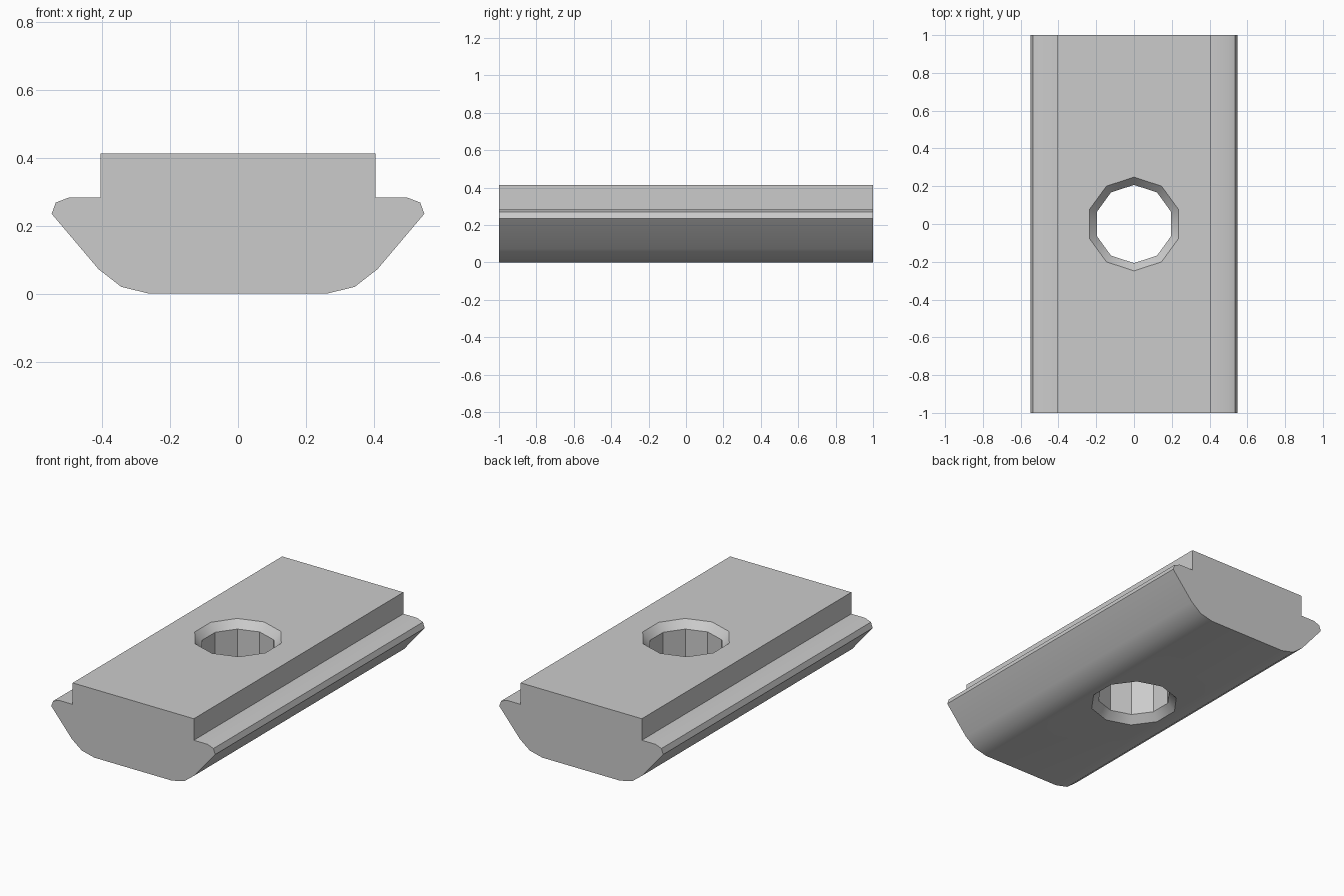
import bpy, bmesh, math

cube = bpy.data.objects.get("Cube")
if cube:
    bpy.data.objects.remove(cube, do_unlink=True)

HEIGHT = 0.413
SIDES = 10

# Single bare-metal colour
metal = bpy.data.materials.new("light_grey_metal")
metal.use_nodes = True
grey = (0.6, 0.6, 0.6, 1)
metal.diffuse_color = grey
metal.node_tree.nodes["Principled BSDF"].inputs["Base Color"].default_value = grey


def finish(name, bm):
    bmesh.ops.recalc_face_normals(bm, faces=bm.faces)
    mesh = bpy.data.meshes.new(name)
    bm.to_mesh(mesh)
    bm.free()
    mesh.materials.append(metal)
    obj = bpy.data.objects.new(name, mesh)
    bpy.context.collection.objects.link(obj)
    return obj


# Body: mirrored half profile extruded along y
half = [(0.26, 0), (0.343, 0.02), (0.41, 0.072), (0.548, 0.235),
        (0.536, 0.268), (0.497, 0.283), (0.405, 0.283), (0.405, HEIGHT)]
outline = half + [(-x, z) for x, z in reversed(half)]
bm = bmesh.new()
face = bm.faces.new([bm.verts.new((x, -1, z)) for x, z in outline])
extruded = bmesh.ops.extrude_face_region(bm, geom=[face])["geom"]
bmesh.ops.translate(bm, vec=(0, 2, 0),
                    verts=[v for v in extruded if isinstance(v, bmesh.types.BMVert)])
body = finish("slot_nut_body", bm)

# Hole cutter: ten-sided, flaring to a chamfer at both ends
RADIUS, FLARE, DEPTH = 0.207, 0.041, 0.045
rings = [(-DEPTH, RADIUS + 2 * FLARE), (DEPTH, RADIUS),
         (HEIGHT - DEPTH, RADIUS), (HEIGHT + DEPTH, RADIUS + 2 * FLARE)]
bm = bmesh.new()
loops = []
for z, r in rings:
    angles = [math.pi / 2 + math.tau * i / SIDES for i in range(SIDES)]
    loops.append([bm.verts.new((r * math.cos(a), r * math.sin(a), z)) for a in angles])
for low, high in zip(loops, loops[1:]):
    for i in range(SIDES):
        j = (i + 1) % SIDES
        bm.faces.new((low[i], low[j], high[j], high[i]))
bm.faces.new(loops[0])
bm.faces.new(loops[-1])
cutter = finish("hole_cutter", bm)
cutter.hide_render = True

# Cut the hole, then remove the cutter
cut = body.modifiers.new("hole", 'BOOLEAN')
cut.operation = 'DIFFERENCE'
cut.solver = 'EXACT'
cut.object = cutter
bpy.ops.object.select_all(action='DESELECT')
bpy.context.view_layer.objects.active = body
body.select_set(True)
bpy.ops.object.modifier_apply(modifier=cut.name)
bpy.data.objects.remove(cutter, do_unlink=True)

# Smooth the rounded underside and chamfers, keep other edges crisp
bpy.ops.object.shade_smooth_by_angle(angle=math.radians(30))
